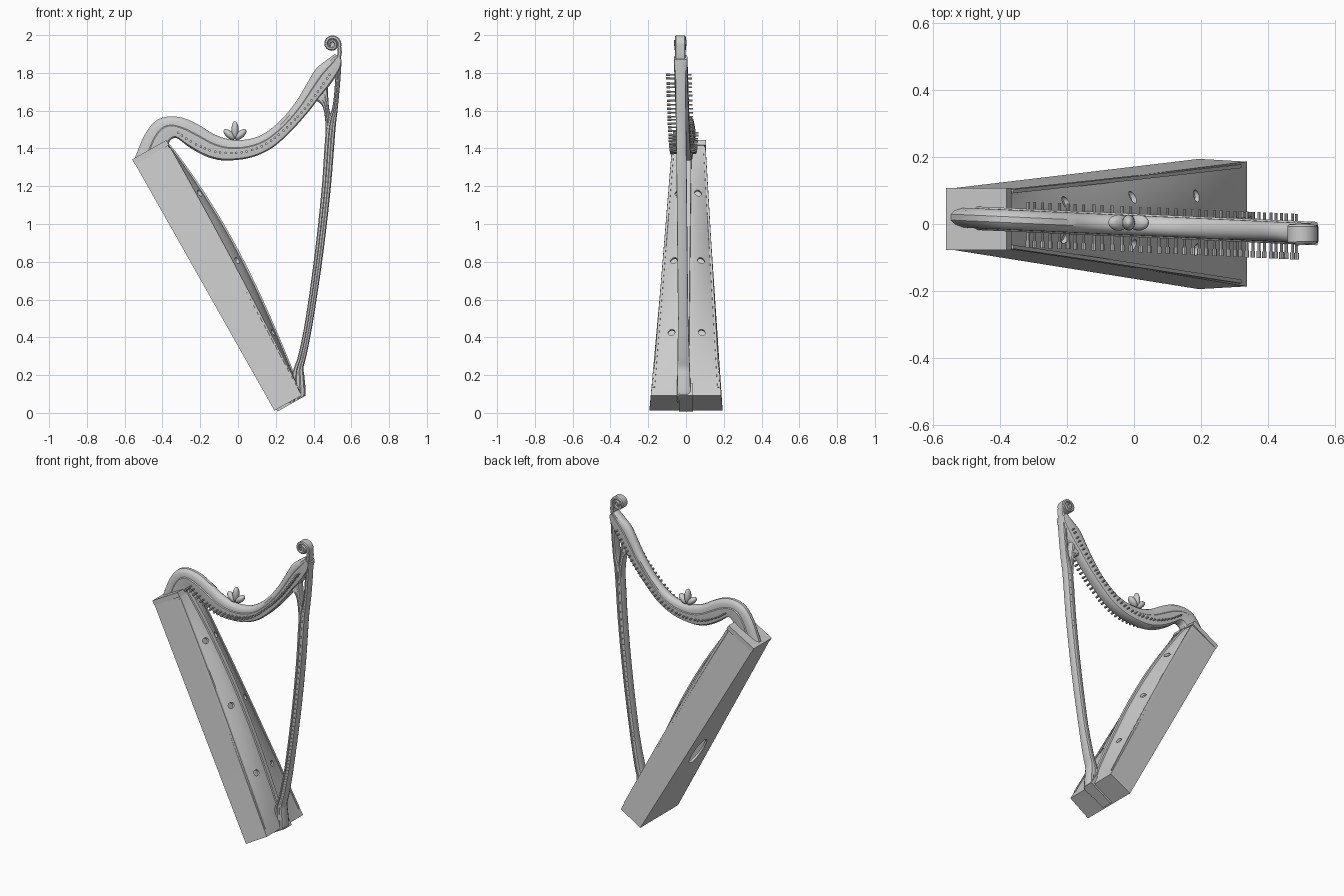
import bpy, bmesh, math
from mathutils import Vector, Matrix

if "Cube" in bpy.data.objects:
    bpy.data.objects.remove(bpy.data.objects["Cube"])

# ---------- helpers ----------
def finish(name, bm, angle=35):
    bmesh.ops.recalc_face_normals(bm, faces=bm.faces)
    me = bpy.data.meshes.new(name)
    bm.to_mesh(me)
    bm.free()
    ob = bpy.data.objects.new(name, me)
    bpy.context.collection.objects.link(ob)
    activate(ob)
    bpy.ops.object.shade_smooth_by_angle(angle=math.radians(angle))
    return ob

def activate(ob):
    bpy.ops.object.select_all(action='DESELECT')
    ob.select_set(True)
    bpy.context.view_layer.objects.active = ob

def loft(name, rings):
    bm = bmesh.new()
    vs = [[bm.verts.new(p) for p in r] for r in rings]
    n = len(rings[0])
    for a, b in zip(vs, vs[1:]):
        for i in range(n):
            bm.faces.new((a[i], a[(i + 1) % n], b[(i + 1) % n], b[i]))
    bm.faces.new(vs[0])
    bm.faces.new(vs[-1])
    return finish(name, bm)

def smooth_path(pts, sub=5):
    pts = [Vector(p) for p in pts]
    ext = [2 * pts[0] - pts[1]] + pts + [2 * pts[-1] - pts[-2]]
    out = []
    for a, b, c, d in zip(ext, ext[1:], ext[2:], ext[3:]):
        for k in range(sub):
            t = k / sub
            out.append(0.5 * (2 * b + (c - a) * t + (2 * a - 5 * b + 4 * c - d) * t * t
                              + (3 * b - a - 3 * c + d) * t ** 3))
    return out + [pts[-1]]

def pair_loft(name, pairs, section, y_mid, half):
    """pairs: (outer x, outer z, inner x, inner z); section: (0..1 inner to outer, y factor)"""
    rings = []
    for q in smooth_path(pairs):
        o, i = Vector((q[0], 0, q[1])), Vector((q[2], 0, q[3]))
        ring = []
        for u, f in section:
            p = i.lerp(o, u)
            p.y = y_mid(p) + f * half(p)
            ring.append(p)
        rings.append(ring)
    return loft(name, rings)

def mirror_section(s):
    return s + [(u, -f) for u, f in reversed(s)]

def cut(ob, cutter):
    m = ob.modifiers.new('cut', 'BOOLEAN')
    m.operation, m.object, m.solver = 'DIFFERENCE', cutter, 'EXACT'
    cutter.hide_render = True
    activate(ob)
    bpy.ops.object.modifier_apply(modifier=m.name)
    bpy.data.objects.remove(cutter)

def lerp(a, b, t):
    return a + (b - a) * t

# ---------- slanted soundbox frame: t runs down the box, depth runs to the front ----------
TOP, END = Vector((-0.553, 0.015, 1.332)), Vector((0.193, 0, 0.012))
D = Vector((0.492, 0, -0.8706))
N = Vector((0.8706, 0, 0.492))

def P(t, depth, y):
    return TOP.lerp(END, t) + N * depth + Vector((0, y, 0))

def width(t): return lerp(0.09, 0.194, t)

def front(t, v):
    tt = min(max(t, 0), 1)
    return lerp(0.2, 0.165, t) + 0.06 * math.sin(math.pi * tt ** 0.85) * (1 - abs(v) ** 1.6)

def shell(name, m):
    rings = []
    for k in range(25):
        t = lerp(m * 0.7, 1 - m * 0.7, k / 24)
        w = width(t) - m
        ring = [P(t, m, -w), P(t, m, w)]
        for j in range(13):
            v = 1 - j / 6
            ring.append(P(t, front(t, v) - m, v * (w - 0.008)))
        rings.append(ring)
    return loft(name, rings)

def cutter(p, a, b, depth):
    bm = bmesh.new()
    rot = Matrix((D, (0, 1, 0), N)).transposed().to_4x4()
    bmesh.ops.create_cone(bm, cap_ends=True, segments=28, radius1=1, radius2=1, depth=1,
                          matrix=Matrix.Translation(p) @ rot @ Matrix.Diagonal((a, b, depth, 1)))
    return finish('cutter', bm)

# hollow soundbox with sound holes in the board and an oval access hole in the back
box = shell('soundbox', 0)
cut(box, shell('cavity', 0.013))
for t, y in ((0.21, 0.052), (0.48, 0.072), (0.76, 0.08)):
    for s in (-1, 1):
        v = y / width(t)
        cut(box, cutter(P(t, front(t, v), s * y), 0.018, 0.018, 0.07))
cut(box, cutter(P(0.62, 0, 0), 0.10, 0.06, 0.06))
activate(box)
bpy.ops.object.shade_smooth_by_angle(angle=math.radians(30))

# string rib and edge trims on the soundboard
def strip(name, v, half, high, t0, t1):
    rings = []
    for k in range(25):
        t = lerp(t0, t1, k / 24)
        y, d = v * width(t), front(t, v)
        rings.append([P(t, d - 0.01, y - half), P(t, d - 0.01, y + half),
                      P(t, d + high, y + half * 0.8), P(t, d + high, y - half * 0.8)])
    return loft(name, rings)

strip('string_rib', 0, 0.016, 0.008, 0.0, 0.97)
for s, side in ((-1, 'left'), (1, 'right')):
    strip('soundboard_trim_' + side, s * 0.9, 0.007, 0.005, 0.02, 0.97)

# cap on the top of the box and tail block under the end
def plate(name, t0, t1, d0, d1, w):
    return loft(name, [[P(t, d0, -w), P(t, d0, w), P(t, d1, w), P(t, d1, -w)] for t in (t0, t1)])

plate('box_cap', -0.008, 0.012, -0.002, 0.206, 0.092)
plate('tail_block', 0.96, 1.008, 0.012, 0.185, 0.036)

# ---------- harmonic-curve neck ----------
def neck_y(p): return -0.045 * p.x - 0.004

neck_section = mirror_section([(0, -0.6), (0.07, -0.95), (0.14, -1), (0.58, -1), (0.62, -0.86),
                               (0.8, -0.84), (0.93, -0.6), (1, -0.25)])
neck_pairs = [(-0.548, 1.345, -0.37, 1.42), (-0.498, 1.465, -0.357, 1.443), (-0.44, 1.542, -0.338, 1.455),
              (-0.37, 1.569, -0.315, 1.45), (-0.285, 1.56, -0.27, 1.415), (-0.2, 1.52, -0.2, 1.372),
              (-0.12, 1.472, -0.13, 1.345), (-0.03, 1.446, -0.05, 1.336), (0.06, 1.45, 0.07, 1.352),
              (0.14, 1.48, 0.18, 1.402), (0.23, 1.553, 0.28, 1.49), (0.305, 1.645, 0.37, 1.59),
              (0.36, 1.735, 0.43, 1.667), (0.41, 1.818, 0.49, 1.74), (0.465, 1.865, 0.54, 1.82),
              (0.515, 1.9, 0.549, 1.87)]
pair_loft('neck', neck_pairs, neck_section, neck_y, lambda p: 0.035)

# ---------- column (fore-pillar) with fluted sides, foot and upper strut ----------
def col_y(p): return lerp(-0.01, -0.03, p.z / 1.9)
def col_half(p): return lerp(0.039, 0.027, min(p.z / 0.5, 1))

col_section = mirror_section([(0, -0.5), (0.12, -0.95), (0.32, -1), (0.4, -0.85), (0.6, -0.85),
                              (0.68, -1), (0.88, -0.95), (1, -0.5)])
col_pairs = [(0.549, 1.87, 0.518, 1.85), (0.541, 1.75, 0.513, 1.74), (0.529, 1.62, 0.5, 1.62),
             (0.516, 1.5, 0.466, 1.5), (0.492, 1.2, 0.444, 1.2), (0.452, 0.85, 0.407, 0.85),
             (0.4, 0.5, 0.358, 0.5), (0.364, 0.31, 0.32, 0.31), (0.347, 0.24, 0.295, 0.235),
             (0.352, 0.19, 0.283, 0.19), (0.358, 0.1, 0.28, 0.1), (0.34, 0.082, 0.27, 0.05)]
pair_loft('column', col_pairs, col_section, col_y, col_half)
strut_pairs = [(0.475, 1.73, 0.41, 1.655), (0.478, 1.665, 0.443, 1.63), (0.483, 1.61, 0.459, 1.575),
               (0.497, 1.545, 0.464, 1.49), (0.5, 1.46, 0.464, 1.42)]
pair_loft('upper_strut', strut_pairs, col_section, col_y, lambda p: 0.024)

# ---------- scroll finial ----------
path = [Vector((0.533, 0, 1.875)), Vector((0.539, 0, 1.91))]
for k in range(45):
    a = math.radians(-20 + k * 14)
    r = lerp(0.041, 0.009, k / 44)
    path.append(Vector((0.497 + r * math.cos(a), 0, 1.953 + r * math.sin(a))))
rings = []
for k, p in enumerate(path):
    tan = (path[min(k + 1, len(path) - 1)] - path[max(k - 1, 0)]).normalized()
    side = Vector((tan.z, 0, -tan.x)) * lerp(0.011, 0.006, k / len(path))
    h = lerp(0.027, 0.034, k / len(path))
    mid = p + Vector((0, -0.03, 0))
    rings.append([mid + side * u + Vector((0, f * h, 0)) for u, f in
                  ((-1, -0.8), (-0.5, -1), (0.5, -1), (1, -0.8), (1, 0.8), (0.5, 1), (-0.5, 1), (-1, 0.8))])
loft('scroll', rings)
bm = bmesh.new()
bmesh.ops.create_cone(bm, cap_ends=True, segments=24, radius1=0.036, radius2=0.036, depth=0.044,
                      matrix=Matrix.Translation((0.497, -0.03, 1.953)) @ Matrix.Rotation(math.pi / 2, 4, 'X'))
finish('scroll_core', bm)

# ---------- leaf ornament on the neck ----------
bm = bmesh.new()
for ang, length in ((-48, 0.04), (0, 0.05), (48, 0.04)):
    m = (Matrix.Translation((-0.016, 0.004, 1.447)) @ Matrix.Rotation(math.radians(ang), 4, 'Y')
         @ Matrix.Translation((0, 0, length)) @ Matrix.Diagonal((0.019, 0.024, length * 0.95, 1)))
    bmesh.ops.create_uvsphere(bm, u_segments=16, v_segments=10, radius=1, matrix=m)
finish('leaf_ornament', bm, 60)

# ---------- tuning pins through the neck ----------
pin_line = smooth_path([(-0.32, 1.485), (-0.25, 1.437), (-0.15, 1.39), (-0.05, 1.376), (0.05, 1.385),
                        (0.15, 1.425), (0.25, 1.503), (0.35, 1.605), (0.43, 1.71), (0.485, 1.79)], 20)
total = sum((b - a).length for a, b in zip(pin_line, pin_line[1:]))
COUNT = 36
bm = bmesh.new()
run, placed = 0, 0
for a, b in zip(pin_line, pin_line[1:]):
    run += (b - a).length
    if run < total * placed / COUNT:
        continue
    placed += 1
    c = Vector((b[0], 0, b[1]))
    c.y = neck_y(c)
    for y0, y1, r in ((-0.078, 0.056, 0.0045), (-0.08, -0.06, 0.0068)):
        bmesh.ops.create_cone(bm, cap_ends=True, segments=8, radius1=r, radius2=r, depth=y1 - y0,
                              matrix=Matrix.Translation(c + Vector((0, (y0 + y1) / 2, 0)))
                              @ Matrix.Rotation(math.pi / 2, 4, 'X'))
finish('tuning_pins', bm)
